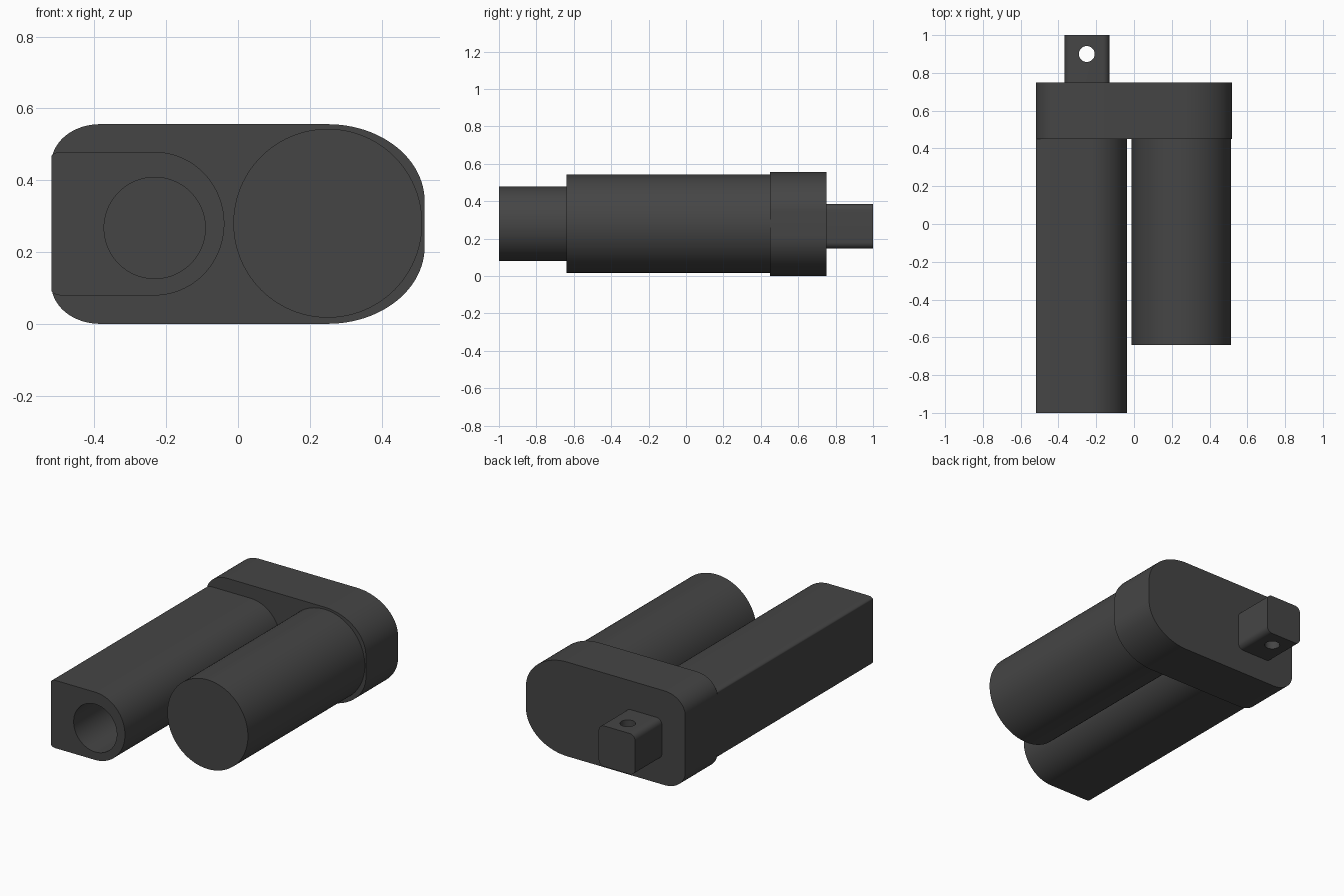
import bpy, bmesh
from math import radians, sin, cos, pi

if "Cube" in bpy.data.objects:
    bpy.data.objects.remove(bpy.data.objects["Cube"])

dark = bpy.data.materials.new("dark_grey")
dark.diffuse_color = (0.06, 0.06, 0.06, 1)
dark.use_nodes = True
dark.node_tree.nodes["Principled BSDF"].inputs["Base Color"].default_value = dark.diffuse_color


def rounded(x0, x1, z0, z1, left, right, n=24):
    """Rounded box outline in XZ; left and right are (rx, rz) corner radii."""
    corners = [(x1, z1, -1, -1, right, 0), (x0, z1, 1, -1, left, 90),
               (x0, z0, 1, 1, left, 180), (x1, z0, -1, 1, right, 270)]
    pts = []
    for x, z, sx, sz, (rx, rz), start in corners:
        for i in range(n + 1):
            a = radians(start + 90 * i / n)
            p = (x + sx * rx + rx * cos(a), z + sz * rz + rz * sin(a))
            if not pts or (p[0] - pts[-1][0])**2 + (p[1] - pts[-1][1])**2 > 1e-10:
                pts.append(p)
    return pts


def circle(cx, cz, r, n=96):
    return [(cx + r * cos(2 * pi * i / n), cz + r * sin(2 * pi * i / n)) for i in range(n)]


def extrude(name, pts, d0, d1, axis="y"):
    """Extrude a 2D outline along y (points are x, z) or along z (points are x, y)."""
    bm = bmesh.new()
    put = (lambda p: (p[0], d0, p[1])) if axis == "y" else (lambda p: (p[0], p[1], d0))
    face = bm.faces.new([bm.verts.new(put(p)) for p in pts])
    ext = bmesh.ops.extrude_face_region(bm, geom=[face])
    d = d1 - d0
    bmesh.ops.translate(bm, vec=(0, d, 0) if axis == "y" else (0, 0, d),
                        verts=[v for v in ext["geom"] if isinstance(v, bmesh.types.BMVert)])
    bmesh.ops.recalc_face_normals(bm, faces=bm.faces)
    mesh = bpy.data.meshes.new(name)
    bm.to_mesh(mesh)
    bm.free()
    mesh.materials.append(dark)
    ob = bpy.data.objects.new(name, mesh)
    bpy.context.collection.objects.link(ob)
    return ob


def activate(ob):
    bpy.ops.object.select_all(action="DESELECT")
    ob.select_set(True)
    bpy.context.view_layer.objects.active = ob


def cut(ob, cutter):
    activate(ob)
    mod = ob.modifiers.new("hole", "BOOLEAN")
    mod.operation, mod.solver, mod.object = "DIFFERENCE", "EXACT", cutter
    bpy.ops.object.modifier_apply(modifier=mod.name)
    bpy.data.objects.remove(cutter)


# Gear housing joining both cylinders
housing = extrude("gear_housing", rounded(-0.52, 0.52, 0, 0.556, (0.135, 0.11), (0.27, 0.215)), 0.45, 0.75)

# Motor cylinder
motor = extrude("motor", circle(0.25, 0.28, 0.263), -0.64, 0.45)

# D-shaped actuator tube with a round bore
tube = extrude("actuator_tube", rounded(-0.52, -0.038, 0.079, 0.479, (0.03, 0.015), (0.195, 0.2)), -1, 0.45)
cut(tube, extrude("bore_cutter", circle(-0.232, 0.267, 0.141), -1.1, 0.5))

# Mounting lug with a vertical pin hole
lug = extrude("mounting_lug", rounded(-0.368, -0.13, 0.146, 0.386, (0.035, 0.035), (0.035, 0.035), 8), 0.75, 1)
cut(lug, extrude("pin_cutter", circle(-0.25, 0.9, 0.042, 48), 0, 0.6, "z"))

for ob in (housing, motor, tube, lug):
    activate(ob)
    bpy.ops.object.shade_smooth_by_angle(angle=radians(30))
